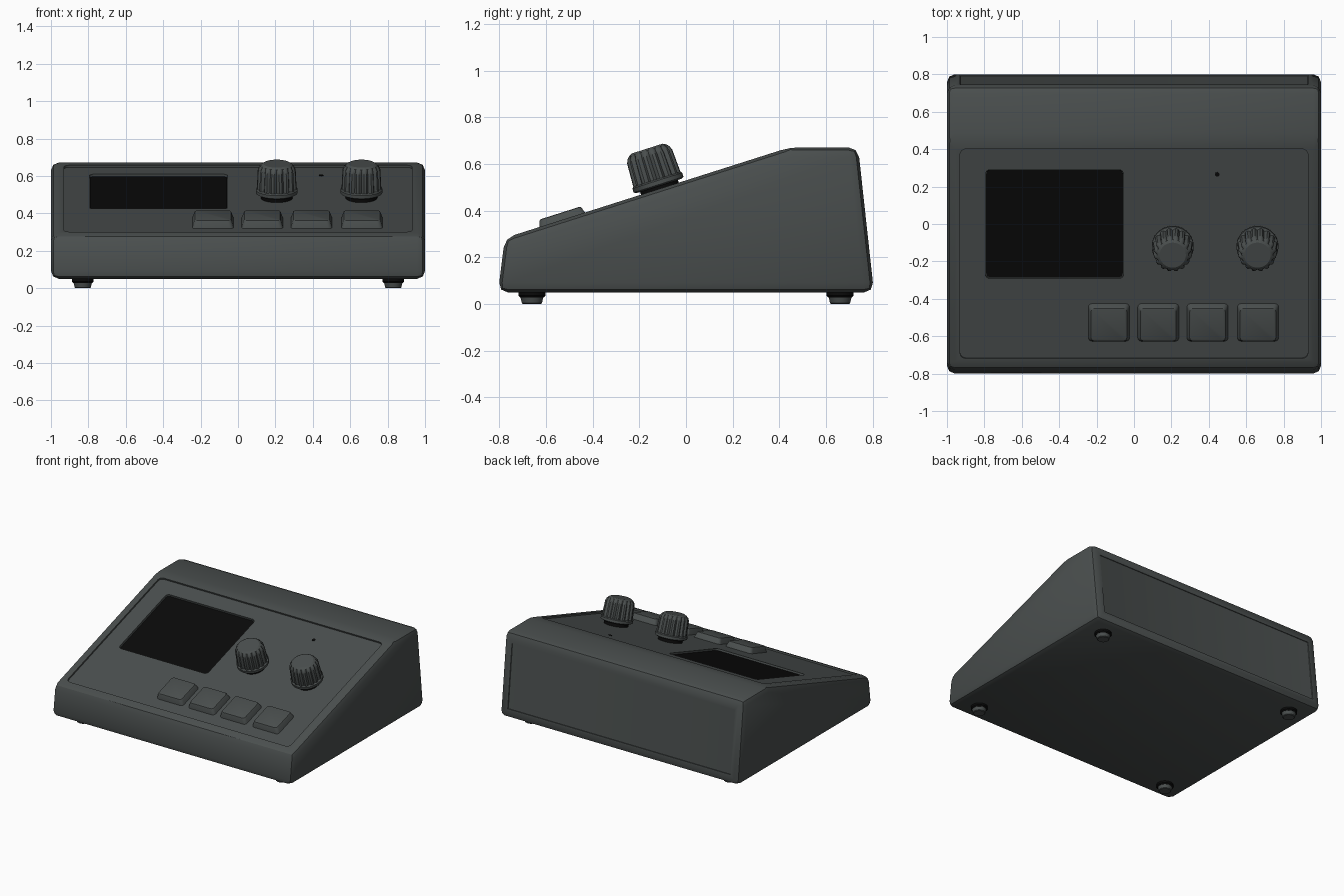
import bpy, bmesh, math
from mathutils import Matrix, Vector

if "Cube" in bpy.data.objects:
    bpy.data.objects.remove(bpy.data.objects["Cube"])


def material(name, colour):
    m = bpy.data.materials.new(name)
    m.use_nodes = True
    m.diffuse_color = colour
    m.node_tree.nodes["Principled BSDF"].inputs["Base Color"].default_value = colour
    return m


GREY = material("charcoal grey", (0.068, 0.077, 0.076, 1))
BLACK = material("black", (0.003, 0.003, 0.003, 1))

# Frame of the sloping control face: x across, y up the slope, z outward
TILT = math.atan(0.318)
FACE = Matrix.Translation((0, 0, 0.53)) @ Matrix.Rotation(TILT, 4, 'X')
BACK = Matrix.Translation((0, 0.77, 0.36)) @ Matrix.Rotation(math.radians(6), 4, 'X')


def on_face(x, y):
    """Frame on the slope at plan position x, y."""
    return FACE @ Matrix.Translation((x, y / math.cos(TILT), 0))


def finish(name, bm, mat, frame=Matrix()):
    bmesh.ops.recalc_face_normals(bm, faces=bm.faces)
    bm.transform(frame)
    mesh = bpy.data.meshes.new(name)
    bm.to_mesh(mesh)
    bm.free()
    mesh.materials.append(mat)
    ob = bpy.data.objects.new(name, mesh)
    bpy.context.collection.objects.link(ob)
    return ob


def smooth(ob, angle=28):
    bpy.ops.object.select_all(action='DESELECT')
    ob.select_set(True)
    bpy.context.view_layer.objects.active = ob
    bpy.ops.object.shade_smooth_by_angle(angle=math.radians(angle))


def block(name, size, low, high, mat, frame, corner=0.02, taper=0.0, edge=0.0):
    """Plate with rounded corners, tapering to its top, with a soft top edge."""
    bm = bmesh.new()
    bmesh.ops.create_cube(bm, size=1)
    for v in bm.verts:
        top = v.co.z > 0
        shrink = 2 * taper if top else 0
        v.co = Vector((v.co.x * (size[0] - shrink), v.co.y * (size[1] - shrink),
                       high if top else low))
    sides = [e for e in bm.edges if abs(e.verts[0].co.z - e.verts[1].co.z) > 1e-4]
    bmesh.ops.bevel(bm, geom=sides, offset=corner, segments=4, profile=0.5, affect='EDGES')
    if edge:
        rim = [e for e in bm.edges if all(abs(v.co.z - high) < 1e-4 for v in e.verts)]
        bmesh.ops.bevel(bm, geom=rim, offset=edge, segments=2, profile=0.5, affect='EDGES')
    return finish(name, bm, mat, frame)


def lathe(name, rings, mat, frame, steps=32, flutes=0):
    """Turned part from (height, radius, groove depth) rings, closed at both ends."""
    bm = bmesh.new()
    loops = []
    for h, r, groove in rings:
        loop = []
        for i in range(steps):
            a = math.tau * i / steps
            rad = r - groove * max(0, math.cos(flutes * a))
            loop.append(bm.verts.new((rad * math.cos(a), rad * math.sin(a), h)))
        loops.append(loop)
    for a, b in zip(loops, loops[1:]):
        for i in range(steps):
            j = (i + 1) % steps
            bm.faces.new((a[i], a[j], b[j], b[i]))
    bm.faces.new(loops[0])
    bm.faces.new(loops[-1])
    ob = finish(name, bm, mat, frame)
    smooth(ob)
    return ob


def cut(ob, cutter):
    cutter.hide_render = True
    mod = ob.modifiers.new("cut", 'BOOLEAN')
    mod.operation, mod.solver, mod.object = 'DIFFERENCE', 'EXACT', cutter
    bpy.context.view_layer.objects.active = ob
    bpy.ops.object.modifier_apply(modifier=mod.name)
    bpy.data.objects.remove(cutter)


# Wedge-shaped case with softened edges
profile = [(-0.805, 0.05), (-0.776, 0.283), (0.445, 0.6715), (0.737, 0.6715), (0.805, 0.05)]
bm = bmesh.new()
face = bm.faces.new([bm.verts.new((-1, y, z)) for y, z in profile])
new = bmesh.ops.extrude_face_region(bm, geom=[face])["geom"]
bmesh.ops.translate(bm, verts=[g for g in new if isinstance(g, bmesh.types.BMVert)], vec=(2, 0, 0))
bmesh.ops.bevel(bm, geom=bm.edges[:], offset=0.042, segments=2, profile=0.5, affect='EDGES')
case = finish("case", bm, GREY)

# Recesses for the control panel, the screen and the rear panel
cut(case, block("panel_cutter", (1.86, 1.175), -0.012, 0.1, GREY,
                FACE @ Matrix.Translation((0, -0.167, 0)), 0.03))
SCREEN = on_face(-0.425, -0.005)
cut(case, block("screen_cutter", (0.74, 0.61), -0.03, 0.1, GREY, SCREEN, 0.025))
cut(case, block("rear_cutter", (1.86, 0.1), -0.24, 0.235, GREY,
                BACK @ Matrix.Translation((0, 0.045, 0)), 0.005))
smooth(case)

# Screen
block("screen", (0.73, 0.6), -0.031, -0.024, BLACK, SCREEN, 0.02)

# Row of keys
for i, x in enumerate((-0.134, 0.13, 0.393, 0.663)):
    smooth(block(f"key_{i + 1}", (0.222, 0.213), -0.014, 0.03, GREY,
                 on_face(x, -0.53), 0.02, 0.014, 0.007))

# Fluted knobs on dark collars
for side, x in (("right", 0.207), ("left", 0.66)):
    spot = on_face(x, -0.112)
    lathe(f"{side}_knob_collar", [(-0.014, 0.085, 0), (0.02, 0.085, 0)], BLACK, spot)
    lathe(f"{side}_knob", [(0.012, 0.102, 0), (0.018, 0.112, 0), (0.036, 0.112, 0),
                           (0.042, 0.107, 0.012), (0.145, 0.102, 0.013), (0.162, 0.094, 0.01),
                           (0.172, 0.084, 0), (0.18, 0.07, 0)], GREY, spot, 96, 16)

# Small indicator light
lathe("indicator", [(-0.014, 0.012, 0), (-0.009, 0.012, 0)], BLACK, on_face(0.445, 0.262), 16)

# Feet with dark collars
for sx, sy in ((-1, -1), (1, -1), (-1, 1), (1, 1)):
    spot = Matrix.Translation((0.83 * sx, 0.66 * sy, 0))
    label = f"{'front' if sy < 0 else 'back'}_{'left' if sx > 0 else 'right'}_foot"
    lathe(label + "_collar", [(0.028, 0.05, 0), (0.036, 0.058, 0), (0.055, 0.058, 0)], BLACK, spot)
    lathe(label, [(0, 0.038, 0), (0.004, 0.043, 0), (0.034, 0.05, 0)], GREY, spot)
